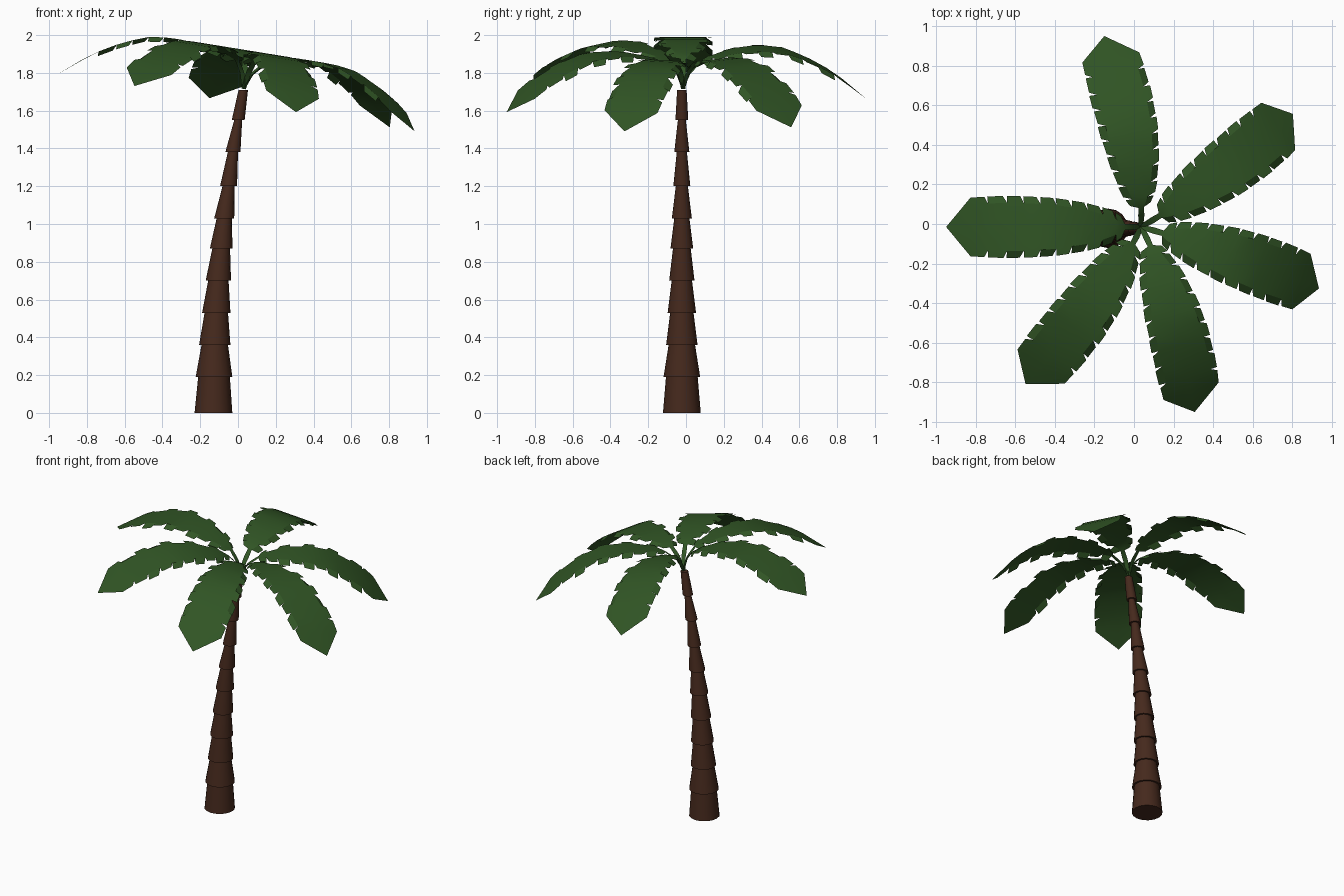
import bpy, bmesh
from math import cos, sin, pi, radians
from mathutils import Matrix, Vector

if "Cube" in bpy.data.objects:
    bpy.data.objects.remove(bpy.data.objects["Cube"])


def material(name, rgb):
    m = bpy.data.materials.new(name)
    m.diffuse_color = (*rgb, 1)
    m.use_nodes = True
    m.node_tree.nodes["Principled BSDF"].inputs["Base Color"].default_value = m.diffuse_color
    return m


def finish(name, bm, mat):
    me = bpy.data.meshes.new(name)
    bm.to_mesh(me)
    bm.free()
    ob = bpy.data.objects.new(name, me)
    bpy.context.collection.objects.link(ob)
    me.materials.append(mat)
    bpy.context.view_layer.objects.active = ob
    ob.select_set(True)
    bpy.ops.object.shade_smooth_by_angle(angle=radians(30))
    ob.select_set(False)
    return ob


def lerp(table, x):
    for (a, fa), (b, fb) in zip(table, table[1:]):
        if x <= b:
            return fa + (fb - fa) * (x - a) / (b - a)
    return table[-1][1]


bark = material("bark", (0.06, 0.022, 0.012))
leaf = material("leaf", (0.03, 0.09, 0.018))

# Trunk: leaning stack of tapered collars (height, centre x, radius)
RINGS = [(0, -.13, .10), (.19, -.127, .097), (.36, -.123, .083), (.53, -.115, .075),
         (.70, -.104, .067), (.87, -.089, .060), (1.03, -.073, .053), (1.20, -.05, .045),
         (1.38, -.027, .040), (1.55, .001, .034), (1.71, .028, .038)]
SIDES = 16
bm = bmesh.new()
prev = None
for i, (z, x, r) in enumerate(RINGS):
    radii = [r] if i == 0 else [r - .013] if i == len(RINGS) - 1 else [r - .013, r]
    for rad in radii:
        ring = [bm.verts.new((x + rad * cos(2 * pi * k / SIDES),
                              -.022 + rad * sin(2 * pi * k / SIDES), z)) for k in range(SIDES)]
        if prev:
            for k in range(SIDES):
                n = (k + 1) % SIDES
                bm.faces.new((prev[k], prev[n], ring[n], ring[k]))
        else:
            bm.faces.new(ring[::-1])
        prev = ring
bm.faces.new(prev)
finish("trunk", bm, bark)

# Fronds: arched blades with notched edges, the whole crown tilted with the trunk
ARCH = [(0, 0), (.035, .08), (.09, .14), (.15, .167), (.28, .198), (.42, .208), (.56, .188),
        (.69, .13), (.83, .05), (.98, -.077)]
WIDTH = [(0, .012), (.06, .016), (.10, .045), (.15, .075), (.20, .095), (.30, .12), (.45, .145),
         (.60, .155), (.75, .157), (.87, .148), (.98, 0)]
STATIONS = [0, .035, .06, .10, .15, .22, .30, .38, .46, .54, .62, .70, .79, .87]
FIRST = 3          # station where the notched edge begins
EDGE = .035        # depth of the notches
TILT = Matrix.Rotation(radians(9.2), 4, 'Y')


def frond(name, angle):
    xf = Matrix.Translation((.03, -.015, 1.715)) @ TILT @ Matrix.Rotation(radians(angle), 4, 'Z')
    bm = bmesh.new()

    def vert(r, y, drop=0):
        return bm.verts.new(xf @ Vector((r, y, lerp(ARCH, r) - drop)))

    def inner(i):
        w = lerp(WIDTH, STATIONS[i])
        return max(w - EDGE, .014) if i >= FIRST else w

    # central strip, three vertices across
    rows = [[vert(r, -inner(i)), vert(r, 0), vert(r, inner(i))] for i, r in enumerate(STATIONS)]
    for a, b in zip(rows, rows[1:]):
        for k in range(2):
            bm.faces.new((a[k], b[k], b[k + 1], a[k + 1]))
    # pointed tip
    tip = vert(.98, 0)
    bm.faces.new((rows[-1][0], tip, rows[-1][1]))
    bm.faces.new((rows[-1][1], tip, rows[-1][2]))
    # edge leaflets, separated by wedge notches
    for side in (-1, 1):
        col = 0 if side < 0 else 2
        for i in range(FIRST, len(STATIONS) - 1):
            r0, r1 = STATIONS[i] + .017, STATIONS[i + 1]
            last = i == len(STATIONS) - 2
            drop = .025 if (i + (side > 0)) % 2 and not last else .004
            a = vert(r0, side * lerp(WIDTH, r0), drop)
            b = vert(r1, side * lerp(WIDTH, r1), drop)
            quad = [rows[i][col], a, b, rows[i + 1][col]]
            bm.faces.new(quad if side < 0 else quad[::-1])
            if last:
                tri = [rows[i + 1][col], b, tip]
                bm.faces.new(tri if side < 0 else tri[::-1])
    finish(name, bm, leaf)


for n, angle in enumerate((35.7, 100, 180, 234.2, 287.4, 341.5), 1):
    frond(f"frond_{n}", angle)
